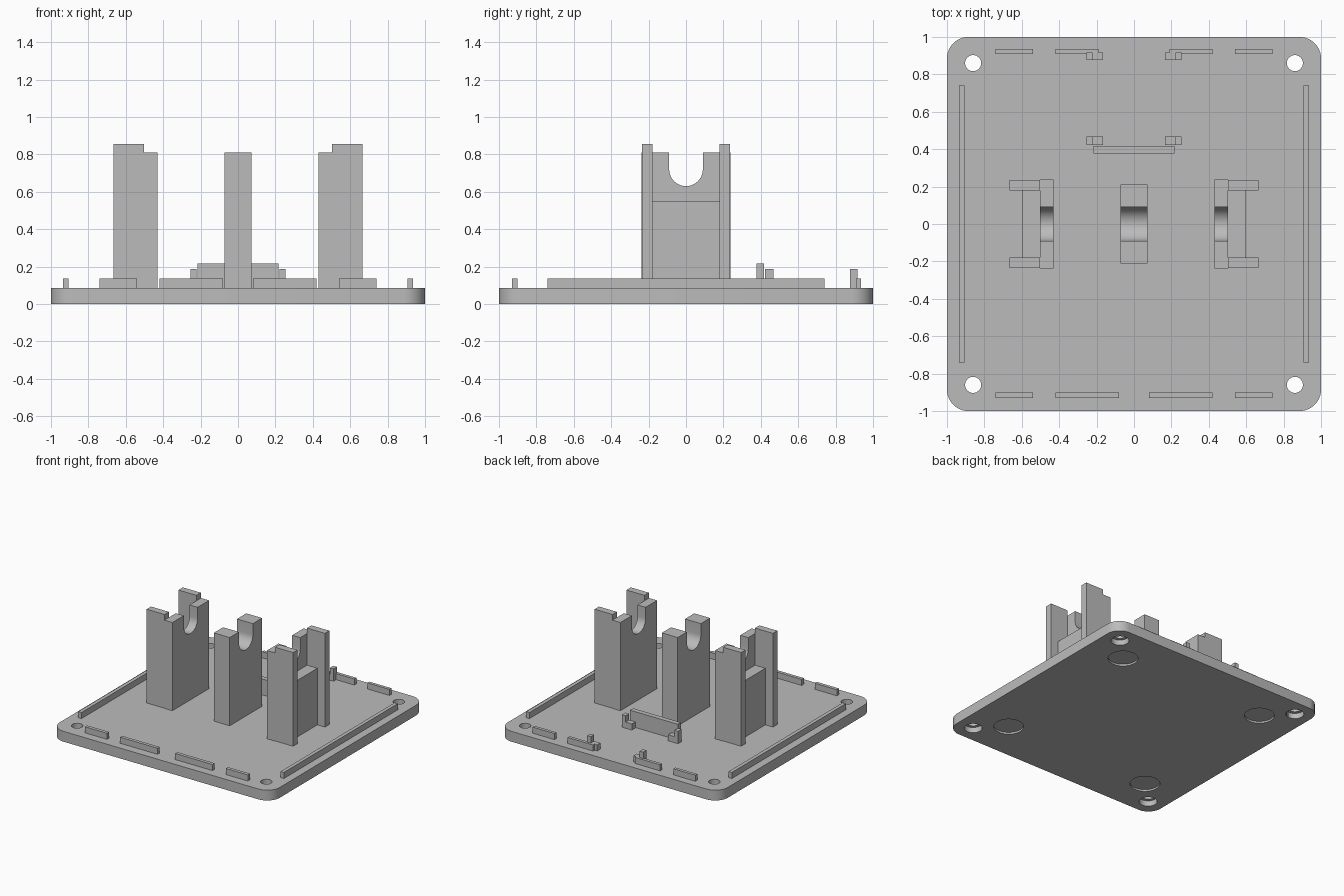
import bpy
import bmesh
from math import cos, sin, pi

if "Cube" in bpy.data.objects:
    bpy.data.objects.remove(bpy.data.objects["Cube"], do_unlink=True)

grey = bpy.data.materials.new("plain grey")
grey.use_nodes = True
COLOUR = (0.5, 0.5, 0.5, 1)
grey.diffuse_color = COLOUR
grey.node_tree.nodes["Principled BSDF"].inputs["Base Color"].default_value = COLOUR

TOP = 0.085      # upper face of the base plate
RIDGE = 0.135    # top of the low locating ridges


def make_object(name, bm):
    bmesh.ops.recalc_face_normals(bm, faces=bm.faces)
    mesh = bpy.data.meshes.new(name)
    bm.to_mesh(mesh)
    bm.free()
    mesh.materials.append(grey)
    obj = bpy.data.objects.new(name, mesh)
    bpy.context.collection.objects.link(obj)
    return obj


def box(name, x, y, z):
    bm = bmesh.new()
    bmesh.ops.create_cube(bm, size=1)
    for v in bm.verts:
        for axis, (low, high) in enumerate((x, y, z)):
            v.co[axis] = high if v.co[axis] > 0 else low
    return make_object(name, bm)


def prism(name, points, offset):
    """Extrude a closed outline by the given offset."""
    bm = bmesh.new()
    face = bm.faces.new([bm.verts.new(p) for p in points])
    new = bmesh.ops.extrude_face_region(bm, geom=[face])["geom"]
    bmesh.ops.translate(bm, vec=offset,
                        verts=[g for g in new if isinstance(g, bmesh.types.BMVert)])
    return make_object(name, bm)


def arc(cx, cy, r, start, end, steps):
    angles = [start + (end - start) * i / steps for i in range(steps + 1)]
    return [(cx + r * cos(a), cy + r * sin(a)) for a in angles]


def smooth(obj):
    bpy.ops.object.select_all(action="DESELECT")
    obj.select_set(True)
    bpy.context.view_layer.objects.active = obj
    bpy.ops.object.shade_smooth_by_angle(angle=pi / 6)


def drill(target, x, y, r, low, high):
    """Cut a round hole or recess."""
    ring = arc(x, y, r, 0, 2 * pi, 32)[:-1]
    cutter = prism("cutter", [(px, py, low) for px, py in ring], (0, 0, high - low))
    mod = target.modifiers.new("drill", "BOOLEAN")
    mod.operation = "DIFFERENCE"
    mod.solver = "EXACT"
    mod.object = cutter
    bpy.context.view_layer.objects.active = target
    bpy.ops.object.modifier_apply(modifier=mod.name)
    bpy.data.objects.remove(cutter, do_unlink=True)


def cradle(name, x0, x1, half):
    """Upright with a U notch in its top."""
    top, r, centre = 0.81, 0.09, 0.72
    notch = arc(0, centre, r, 0, -pi, 20)
    outline = [(-half, TOP), (half, TOP), (half, top), (r, top)]
    outline += notch + [(-r, top), (-half, top)]
    smooth(prism(name, [(x0, y, z) for y, z in outline], (x1 - x0, 0, 0)))


# Base plate with rounded corners
R = 0.115
outline = []
for i, (sx, sy) in enumerate(((1, 1), (-1, 1), (-1, -1), (1, -1))):
    outline += arc(sx * (1 - R), sy * (1 - R), R, i * pi / 2, (i + 1) * pi / 2, 12)
plate = prism("base_plate", [(x, y, 0) for x, y in outline], (0, 0, TOP))

# Screw holes with counterbores, and shallow round foot recesses underneath
for sx in (-1, 1):
    for sy in (-1, 1):
        drill(plate, sx * 0.86, sy * 0.86, 0.043, -0.1, 0.2)
        drill(plate, sx * 0.86, sy * 0.86, 0.068, -0.1, 0.045)
        drill(plate, sx * 0.67, sy * 0.67, 0.113, -0.1, 0.015)
smooth(plate)

# Central cradle
cradle("centre_cradle", -0.072, 0.072, 0.21)

for side, s in (("left", 1), ("right", -1)):
    def part(name, x, y, z):
        return box(side + "_" + name, sorted((s * x[0], s * x[1])), y, (TOP, z))

    # Outer cradle with its rear block and taller flanges
    cradle(side + "_cradle", s * 0.43, s * 0.503, 0.238)
    part("cradle_block", (0.503, 0.597), (-0.178, 0.178), 0.55)
    part("front_flange", (0.503, 0.666), (-0.235, -0.178), 0.855)
    part("back_flange", (0.503, 0.666), (0.178, 0.235), 0.855)

    # Locating ridges along the plate edges
    part("side_ridge", (0.905, 0.935), (-0.74, 0.74), RIDGE)
    part("front_outer_ridge", (0.54, 0.74), (-0.93, -0.902), RIDGE)
    part("front_inner_ridge", (0.08, 0.42), (-0.93, -0.902), RIDGE)
    part("back_outer_ridge", (0.54, 0.74), (0.91, 0.936), RIDGE)
    part("back_inner_ridge", (0.19, 0.42), (0.91, 0.936), RIDGE)

    # Corner clips: tall outer post with a low inner step
    for name, y in (("back", (0.876, 0.918)), ("front", (0.422, 0.468))):
        part(name + "_clip_post", (0.222, 0.255), y, 0.187)
        part(name + "_clip_step", (0.165, 0.222), y, RIDGE)

# Stop bar between the front clips
box("stop_bar", (-0.217, 0.217), (0.376, 0.416), (TOP, 0.215))
